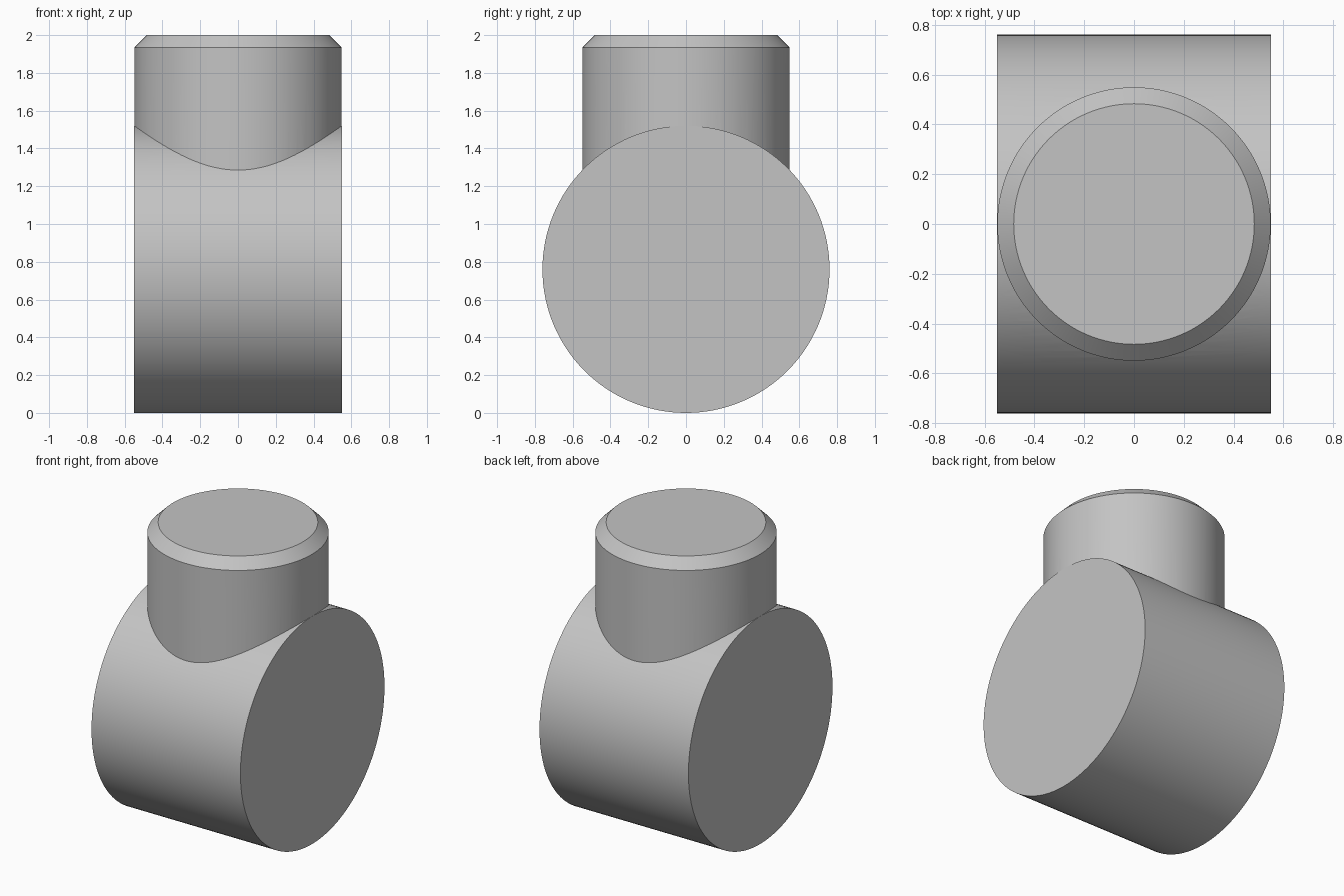
import bpy
import bmesh
from math import radians
from mathutils import Matrix

cube = bpy.data.objects.get("Cube")
if cube:
    bpy.data.objects.remove(cube, do_unlink=True)

SIDES = 128
DRUM_RADIUS = 0.76
HALF_WIDTH = 0.55
POST_RADIUS = 0.549
CHAMFER = 0.066

grey = bpy.data.materials.new("plain grey")
grey.use_nodes = True
colour = (0.55, 0.55, 0.55, 1)
grey.diffuse_color = colour
grey.node_tree.nodes["Principled BSDF"].inputs["Base Color"].default_value = colour


def cylinder(name, radius, length, matrix, chamfer=0):
    """Capped cylinder along its local z, with an optional chamfer on the top rim."""
    bm = bmesh.new()
    bmesh.ops.create_cone(bm, cap_ends=True, segments=SIDES,
                          radius1=radius, radius2=radius, depth=length)
    if chamfer:
        rim = [e for e in bm.edges if all(v.co.z > 0 for v in e.verts)]
        bmesh.ops.bevel(bm, geom=rim, offset=chamfer, segments=1,
                        affect='EDGES', profile=0.5)
    bm.transform(matrix)
    mesh = bpy.data.meshes.new(name)
    bm.to_mesh(mesh)
    bm.free()
    mesh.materials.append(grey)
    obj = bpy.data.objects.new(name, mesh)
    bpy.context.collection.objects.link(obj)
    return obj


# Horizontal drum lying along x
drum = cylinder("drum_with_post", DRUM_RADIUS, 2 * HALF_WIDTH,
                Matrix.Translation((0, 0, DRUM_RADIUS)) @ Matrix.Rotation(radians(90), 4, 'Y'))

# Upright chamfered post, starting at the drum's axis
post_height = 2 - DRUM_RADIUS
post = cylinder("post", POST_RADIUS, post_height,
                Matrix.Translation((0, 0, DRUM_RADIUS + post_height / 2)), CHAMFER)

# Join both into one closed solid
union = drum.modifiers.new("join post", 'BOOLEAN')
union.operation = 'UNION'
union.solver = 'EXACT'
union.object = post
bpy.ops.object.select_all(action='DESELECT')
drum.select_set(True)
bpy.context.view_layer.objects.active = drum
bpy.ops.object.modifier_apply(modifier=union.name)
bpy.data.objects.remove(post, do_unlink=True)

# Smooth round walls, keeping the rims and the join sharp
bpy.ops.object.shade_smooth_by_angle(angle=radians(20))
